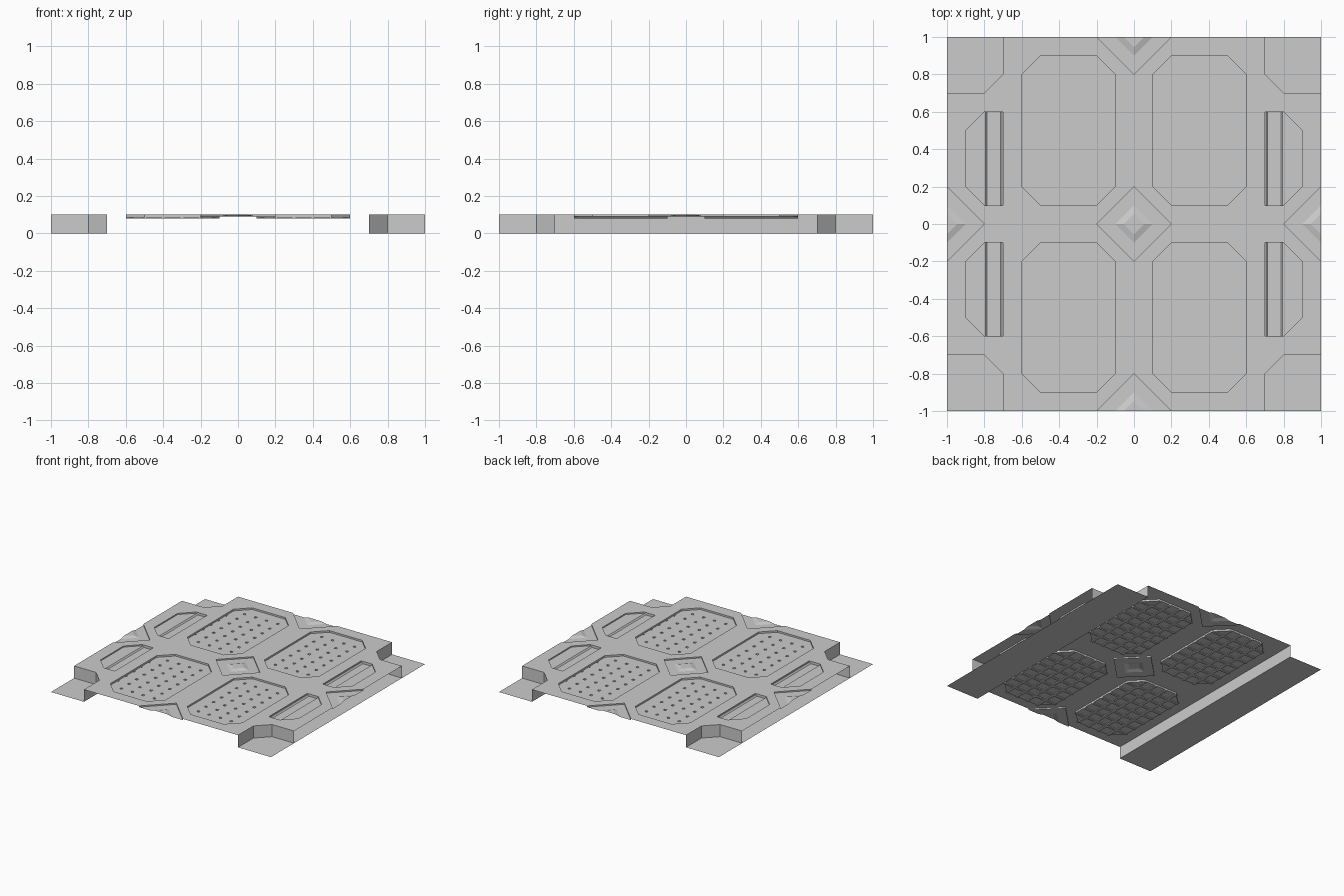
import bpy, bmesh
from mathutils import Vector
from mathutils.geometry import tessellate_polygon

if "Cube" in bpy.data.objects:
    bpy.data.objects.remove(bpy.data.objects["Cube"])

TOP = 0.1


def flat(bm, z, outline, holes=()):
    """Upward-facing horizontal sheet with optional holes."""
    loops = [[Vector((x, y, z)) for x, y in lp] for lp in [outline, *holes]]
    verts = [bm.verts.new(p) for lp in loops for p in lp]
    for tri in tessellate_polygon(loops):
        if len(set(tri)) < 3:
            continue
        f = bm.faces.new([verts[i] for i in tri])
        f.normal_update()
        if f.normal.z < 0:
            f.normal_flip()


def wall(bm, pts, z_top, z_bot, closed=True):
    """Vertical wall facing the left of the path."""
    n = len(pts)
    for i in range(n if closed else n - 1):
        a, b = pts[i], pts[(i + 1) % n]
        bm.faces.new([bm.verts.new(p) for p in
                      ((*a, z_top), (*b, z_top), (*b, z_bot), (*a, z_bot))])


def quad(bm, *pts):
    f = bm.faces.new([bm.verts.new(p) for p in pts])
    f.normal_update()
    if f.normal.z < 0:
        f.normal_flip()


def rect(x0, y0, x1, y1):
    return [(x0, y0), (x1, y0), (x1, y1), (x0, y1)]


def part(name, bm):
    """Finish one quadrant and mirror it to the other three."""
    bmesh.ops.remove_doubles(bm, verts=bm.verts, dist=1e-5)
    bmesh.ops.dissolve_limit(bm, angle_limit=0.01, verts=bm.verts, edges=bm.edges)
    me = bpy.data.meshes.new(name)
    bm.to_mesh(me)
    bm.free()
    ob = bpy.data.objects.new(name, me)
    bpy.context.collection.objects.link(ob)
    mod = ob.modifiers.new("mirror", "MIRROR")
    mod.use_axis = (True, True, False)


panel = [(.2, .1), (.5, .1), (.6, .2), (.6, .8), (.5, .9), (.2, .9), (.1, .8), (.1, .2)]
pocket = [(.7, .1), (.8, .1), (.9, .2), (.9, .5), (.8, .6), (.7, .6)]
corner = [(.7, 1), (.7, .8), (.8, .7), (1, .7)]

# top plate with openings
bm = bmesh.new()
outline = [(.2, 0), (.8, 0), (1, .2)] + corner[::-1] + [(.2, 1), (0, .8), (0, .2)]
flat(bm, TOP, outline, [panel, pocket])
part("top_plate", bm)

# low side strips, inner walls and corner walls
bm = bmesh.new()
quad(bm, *[(x, y, 0) for x, y in rect(.7, 0, 1, 1)])
part("side_strip", bm)
bm = bmesh.new()
wall(bm, corner, TOP, 0, False)
part("corner_wall", bm)
bm = bmesh.new()
wall(bm, [(.7, 0), (.7, .8)], TOP, 0, False)
part("inner_wall", bm)

# sunken panel with a grid of small holes opening into channels below
FLOOR, LOW, H = 0.086, 0.08, 0.01
bm = bmesh.new()
holes = [rect(i / 10 - H, j / 10 - H, i / 10 + H, j / 10 + H)
         for i in range(2, 6) for j in range(2, 9)]
holes += [rect(.59, j / 10 - H, .599, j / 10 + H) for j in range(3, 8)]
flat(bm, FLOOR, panel, holes)
wall(bm, panel, TOP, FLOOR)
part("sunken_panel", bm)

bm = bmesh.new()
channels = [rect(i / 10 - H, .1, i / 10 + H, .9) for i in range(2, 6)]
channels += [rect(.1, j / 10 - H, .6, j / 10 + H) for j in range(2, 9)]
for c in channels:
    wall(bm, c, FLOOR, LOW)
    quad(bm, *[(x, y, LOW) for x, y in c])
part("panel_grid", bm)

# side pocket with a sloped trough
bm = bmesh.new()
P = 0.09
flat(bm, P, [(.8, .1)] + pocket[2:5])
wall(bm, pocket, TOP, P)
section = [(.7, P), (.705, P), (.715, .08), (.785, .08), (.795, P), (.8, P)]
for (xa, za), (xb, zb) in zip(section, section[1:]):
    quad(bm, (xa, .1, za), (xb, .1, zb), (xb, .6, zb), (xa, .6, za))
for y in (.1, .6):
    pts = [(x, y, z) for x, z in section[1:5]]
    bm.faces.new([bm.verts.new(p) for p in (pts if y > .3 else pts[::-1])])
part("side_pocket", bm)

# sunken diamonds with a raised stud: quarter pieces at centre and edge middles
profile = [(.2, TOP), (.2, .09), (.1, .09), (.055, TOP)]
for name, cx, cy, sx, sy in (("centre_diamond", 0, 0, 1, 1),
                             ("side_diamond", 1, 0, -1, 1),
                             ("end_diamond", 0, 1, 1, -1)):
    bm = bmesh.new()
    for (ra, za), (rb, zb) in zip(profile, profile[1:]):
        quad(bm, (cx + sx * ra, cy, za), (cx, cy + sy * ra, za),
             (cx, cy + sy * rb, zb), (cx + sx * rb, cy, zb))
    r, z = profile[-1]
    quad(bm, (cx, cy, z), (cx + sx * r, cy, z), (cx, cy + sy * r, z))
    part(name, bm)
